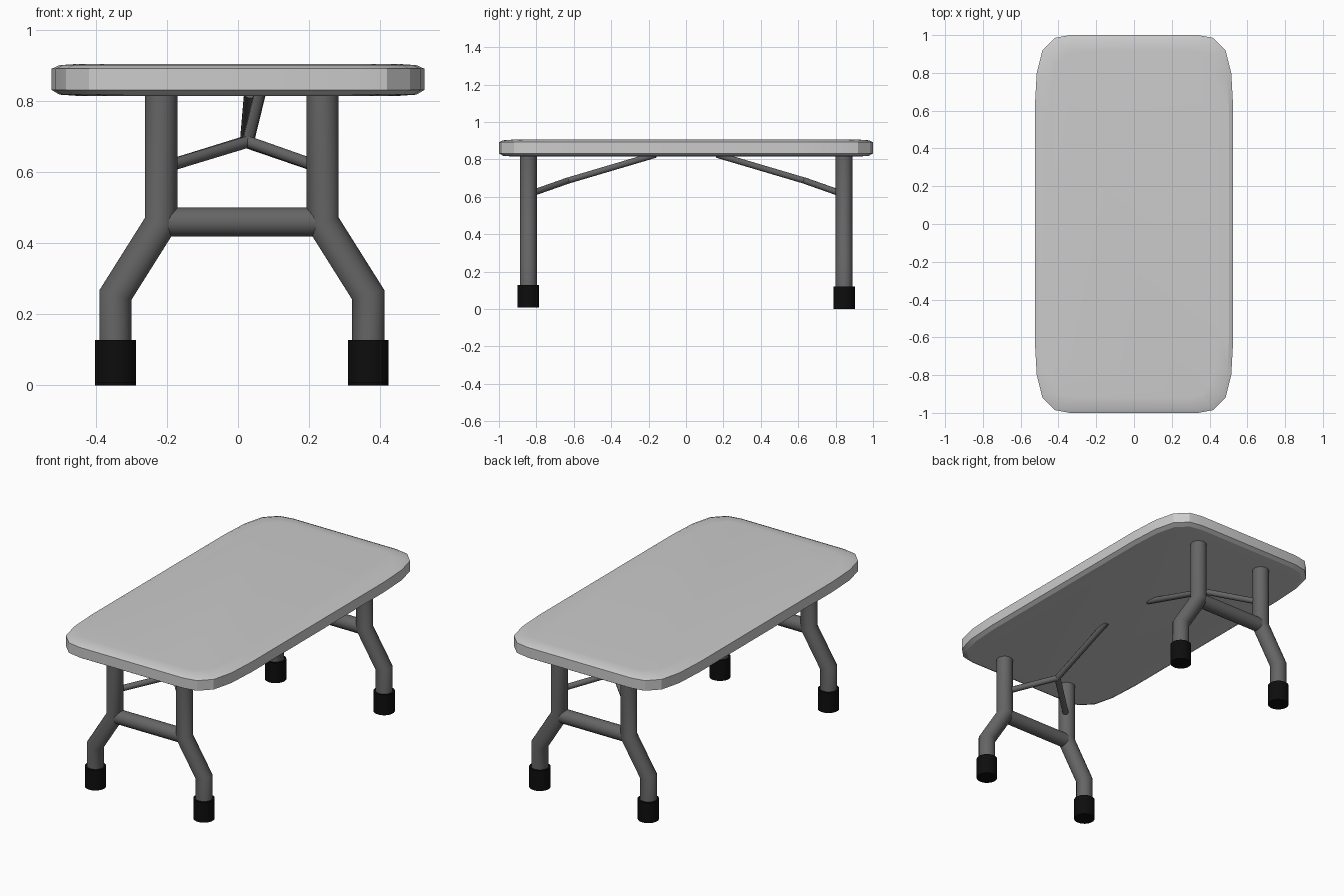
import bpy, bmesh, math
from mathutils import Vector

if "Cube" in bpy.data.objects:
    bpy.data.objects.remove(bpy.data.objects["Cube"])


def material(name, value):
    mat = bpy.data.materials.new(name)
    mat.use_nodes = True
    colour = (value, value, value, 1)
    mat.diffuse_color = colour
    mat.node_tree.nodes["Principled BSDF"].inputs["Base Color"].default_value = colour
    return mat


LIGHT = material("light grey plastic", 0.6)
METAL = material("dark grey metal", 0.13)
RUBBER = material("black rubber", 0.004)


def loft(name, rings, mat, angle):
    """Skin a list of equal closed rings and cap both ends."""
    bm = bmesh.new()
    loops = [[bm.verts.new(p) for p in ring] for ring in rings]
    n = len(loops[0])
    for a, b in zip(loops, loops[1:]):
        for i in range(n):
            j = (i + 1) % n
            bm.faces.new((a[i], a[j], b[j], b[i]))
    bm.faces.new(loops[0][::-1])
    bm.faces.new(loops[-1])
    bmesh.ops.recalc_face_normals(bm, faces=bm.faces)
    mesh = bpy.data.meshes.new(name)
    bm.to_mesh(mesh)
    bm.free()
    mesh.materials.append(mat)
    obj = bpy.data.objects.new(name, mesh)
    bpy.context.collection.objects.link(obj)
    bpy.ops.object.select_all(action="DESELECT")
    obj.select_set(True)
    bpy.context.view_layer.objects.active = obj
    bpy.ops.object.shade_smooth_by_angle(angle=math.radians(angle))
    return obj


def tube(name, points, radius, mat, sides=20):
    """Round tube along a path, with mitred bends."""
    pts = [Vector(p) for p in points]
    dirs = [(b - a).normalized() for a, b in zip(pts, pts[1:])]
    side = dirs[0].orthogonal().normalized()
    up = dirs[0].cross(side)
    turns = [2 * math.pi * i / sides for i in range(sides)]
    rings = [[pts[0] + radius * (side * math.cos(t) + up * math.sin(t)) for t in turns]]
    for k, d in enumerate(dirs):
        normal = d + dirs[min(k + 1, len(dirs) - 1)]
        rings.append([p + d * ((pts[k + 1] - p).dot(normal) / d.dot(normal))
                      for p in rings[-1]])
    return loft(name, rings, mat, 40)


# Table top: soft-cornered outline, lofted through a rounded edge profile
corner = [(0.525, 0.62), (0.515, 0.8), (0.485, 0.92), (0.42, 0.985), (0.34, 1.0)]
outline = corner + [(-x, y) for x, y in corner[::-1]]
outline += [(-x, -y) for x, y in outline]
edge = [(0.08, 0.815), (0.022, 0.819), (0, 0.832), (0, 0.892), (0.022, 0.902), (0.08, 0.906)]
loft("table_top",
     [[(x * (1 - inset / 0.525), y * (1 - inset), z) for x, y in outline]
      for inset, z in edge], LIGHT, 20)

# Folding leg frames, one at each end
CENTRE = 0.011
for end, y, base, hub_x in (("front", -0.843, 0.008, 0.028), ("back", 0.845, 0.0, 0.022)):
    inward = -1 if y > 0 else 1
    hub = (hub_x, y + inward * 0.21, 0.686)
    for side, s in (("left", 1), ("right", -1)):
        top_x, foot_x = CENTRE + s * 0.227, CENTRE + s * 0.356
        tube(f"{end}_{side}_leg",
             [(foot_x, y, base + 0.05), (foot_x, y, 0.255), (top_x, y, 0.46), (top_x, y, 0.825)],
             0.046, METAL)
        tube(f"{end}_{side}_foot", [(foot_x, y, base), (foot_x, y, base + 0.12)], 0.058, RUBBER)
        tube(f"{end}_{side}_brace", [(top_x, y, 0.612), hub], 0.017, METAL, 12)
    tube(f"{end}_crossbar", [(CENTRE - 0.227, y, 0.46), (CENTRE + 0.227, y, 0.46)], 0.041, METAL)
    # Strut from the brace joint up to the underside
    lean = 0.034 if end == "front" else 0.012
    tube(f"{end}_strut", [hub, (hub_x + lean, y + inward * 0.68, 0.825)], 0.017, METAL, 12)
